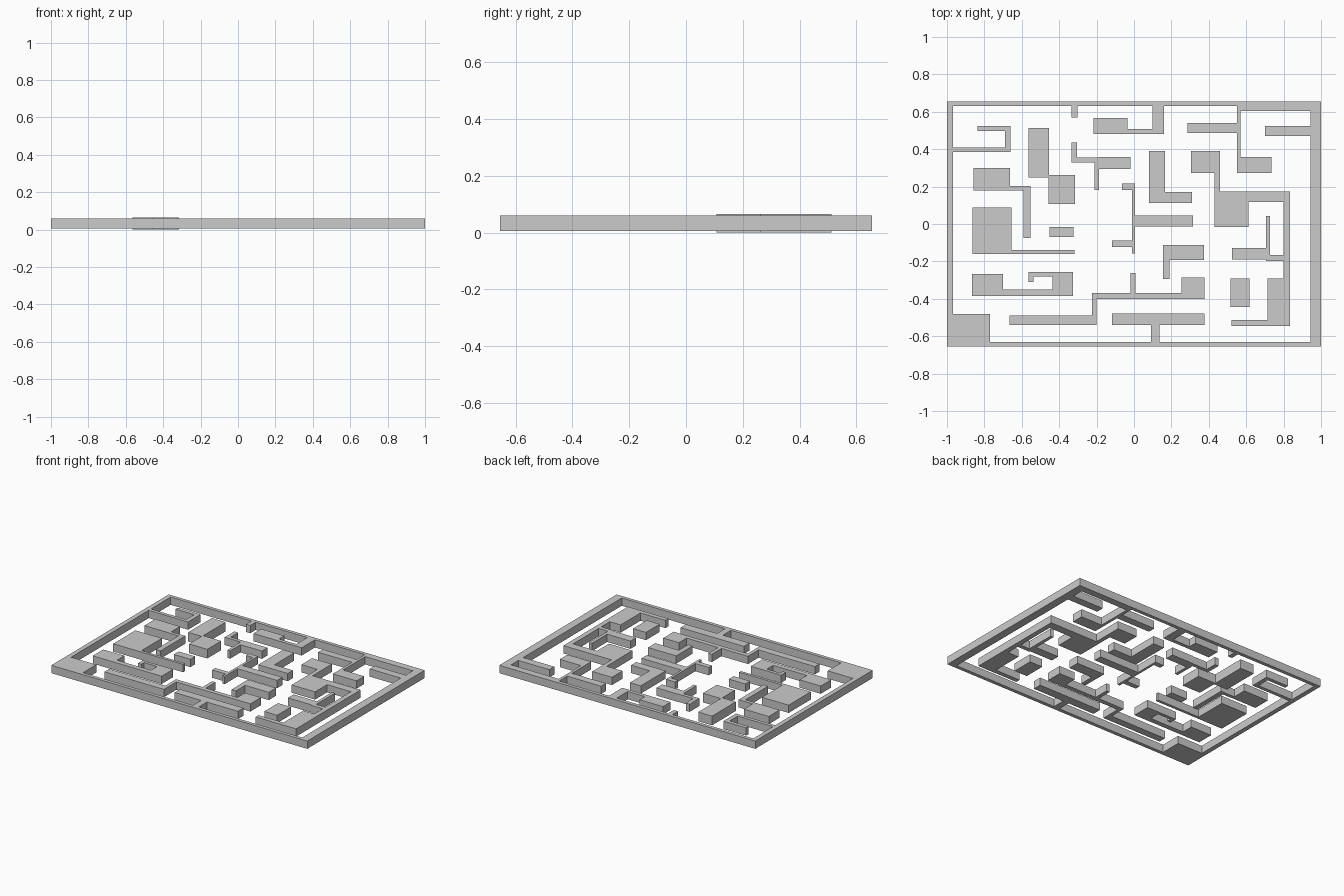
import bpy, bmesh

LOW, HIGH = 0.005, 0.06


def wall(name, *rects, low=LOW, high=HIGH):
    """Solid wall whose plan is the union of (x0, x1, y0, y1) rectangles."""
    xs = sorted({v for r in rects for v in r[:2]})
    ys = sorted({v for r in rects for v in r[2:]})
    bm = bmesh.new()
    verts = {}

    def vert(x, y):
        if (x, y) not in verts:
            verts[x, y] = bm.verts.new((x, y, low))
        return verts[x, y]

    for xa, xb in zip(xs, xs[1:]):
        for ya, yb in zip(ys, ys[1:]):
            cx, cy = (xa + xb) / 2, (ya + yb) / 2
            if any(r[0] < cx < r[1] and r[2] < cy < r[3] for r in rects):
                bm.faces.new([vert(xa, ya), vert(xb, ya), vert(xb, yb), vert(xa, yb)])
    ext = bmesh.ops.extrude_face_region(bm, geom=bm.faces[:], use_keep_orig=True)
    top = [g for g in ext["geom"] if isinstance(g, bmesh.types.BMVert)]
    bmesh.ops.translate(bm, verts=top, vec=(0, 0, high - low))
    bmesh.ops.recalc_face_normals(bm, faces=bm.faces[:])
    bmesh.ops.dissolve_limit(bm, angle_limit=0.01, verts=bm.verts[:], edges=bm.edges[:])
    me = bpy.data.meshes.new(name)
    bm.to_mesh(me)
    bm.free()
    ob = bpy.data.objects.new(name, me)
    bpy.context.collection.objects.link(ob)
    return ob


# Outer frame with its corner pad and the walls growing from it
wall("outer_frame",
     (-1, -.967, -.655, .655), (.943, 1, -.655, .655),
     (-1, 1, -.655, -.63), (-1, 1, .63, .655), (.57, 1, .605, .655),
     (-1, -.77, -.655, -.482),
     (-.335, -.303, .57, .655),
     (.10, .16, .482, .655), (-.035, .16, .482, .508), (-.217, -.035, .482, .567),
     (.55, .57, .273, .655), (.285, .57, .487, .54), (.55, .735, .273, .358),
     (.70, 1, .47, .525),
     (-1, -.66, .385, .41), (-.69, -.66, .385, .522), (-.837, -.66, .498, .525),
     (.09, .135, -.655, -.53), (-.117, .378, -.54, -.478))

# Upper left walls
wall("upright_block_wall", (-.563, -.455, .248, .513), (-.457, -.315, .107, .262),
     low=0, high=.065)
wall("small_block", (-.452, -.323, -.07, -.016))
wall("hook_wall_left", (-.857, -.663, .18, .3), (-.663, -.553, .178, .202),
     (-.59, -.553, -.075, .202))
wall("large_block_wall", (-.863, -.655, -.16, .087), (-.655, -.317, -.16, -.14))

# Lower left walls
wall("spiral_wall", (-.865, -.7, -.385, -.268), (-.7, -.327, -.385, -.35),
     (-.435, -.327, -.385, -.257), (-.563, -.327, -.28, -.257),
     (-.563, -.537, -.31, -.257))
wall("stepped_wall_bottom", (-.665, -.2, -.54, -.488), (-.225, -.2, -.54, -.37),
     (-.225, .378, -.402, -.37), (.255, .378, -.402, -.285),
     (-.018, .008, -.37, -.262))

# Centre walls
wall("branch_wall_top", (-.335, -.305, .33, .437), (-.335, -.02, .33, .355),
     (-.19, -.02, .295, .357), (-.21, -.188, .182, .355))
wall("branch_wall_centre", (-.065, .005, .182, .217), (-.012, .005, -.157, .217),
     (.005, .315, -.013, .045), (-.117, .005, -.122, -.087))
wall("corner_wall_centre", (.08, .165, .112, .39), (.08, .31, .112, .17))
wall("corner_wall_lower", (.155, .375, -.192, -.112), (.155, .19, -.295, -.112))

# Right walls
wall("long_wall_right", (.305, .46, .272, .39), (.43, .46, .17, .39),
     (.43, .613, -.016, .175), (.43, .835, .118, .175), (.80, .835, -.545, .175),
     (.523, .728, -.19, -.127), (.705, .835, -.197, -.167), (.705, .728, -.19, .043),
     (.715, .835, -.545, -.292), (.52, .835, -.545, -.513))
wall("small_block_right", (.517, .618, -.445, -.292))
